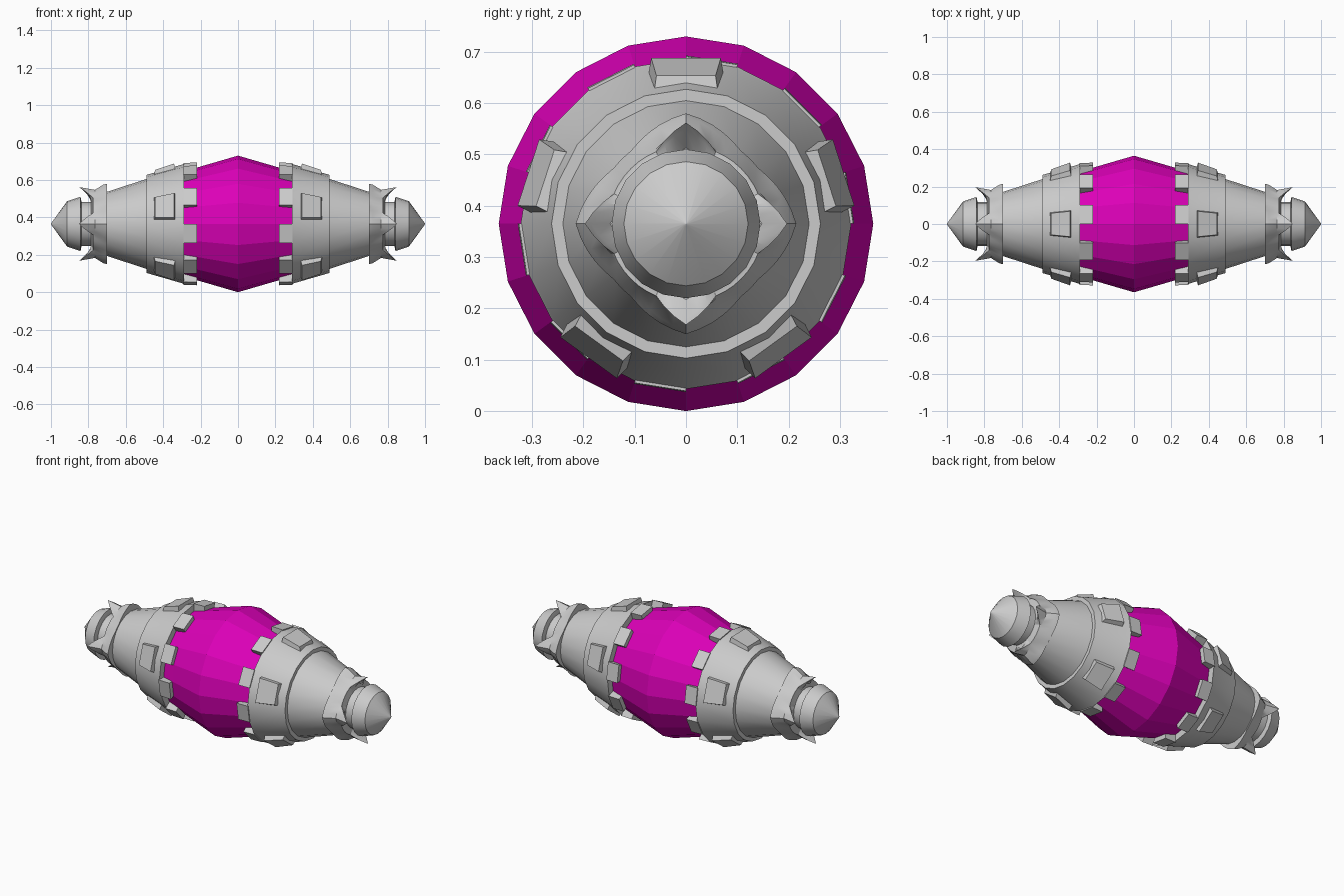
import bpy, bmesh
from math import sin, cos, radians, degrees

if "Cube" in bpy.data.objects:
    bpy.data.objects.remove(bpy.data.objects["Cube"])

CZ = 0.365      # height of the long axis
N = 20          # sides of the round parts


def pt(x, r, deg, side=0.0):
    """Point around the x axis; deg 0 faces the front, 90 faces up."""
    a = radians(deg)
    return (x, -cos(a) * r + sin(a) * side, sin(a) * r + cos(a) * side)


def finish(name, bm, smooth=True, mirror=True):
    bmesh.ops.remove_doubles(bm, verts=bm.verts, dist=1e-5)
    bmesh.ops.recalc_face_normals(bm, faces=bm.faces)
    me = bpy.data.meshes.new(name)
    bm.to_mesh(me)
    bm.free()
    ob = bpy.data.objects.new(name, me)
    ob.location.z = CZ
    bpy.context.collection.objects.link(ob)
    if smooth:
        bpy.ops.object.select_all(action='DESELECT')
        ob.select_set(True)
        bpy.context.view_layer.objects.active = ob
        bpy.ops.object.shade_smooth_by_angle(angle=radians(25))
    if mirror:
        ob.modifiers.new("mirror", 'MIRROR').use_mirror_merge = False
    return ob


def bridge(bm, rings):
    for a, b in zip(rings, rings[1:]):
        for i in range(len(a)):
            j = (i + 1) % len(a)
            bm.faces.new((a[i], a[j], b[j], b[i]))


def lathe(name, profile, **kw):
    bm = bmesh.new()
    rings = [[bm.verts.new(pt(x, r, i * 360 / N)) for i in range(N)]
             for x, r in profile]
    bridge(bm, rings)
    for end in (rings[0], rings[-1]):
        bm.faces.new(end)
    return finish(name, bm, **kw)


def block(bm, low, high):
    a = [bm.verts.new(p) for p in low]
    b = [bm.verts.new(p) for p in high]
    bridge(bm, [a, b])
    bm.faces.new(a)
    bm.faces.new(b)


# glowing core barrel
core = lathe("core", [(-.31, .275), (-.22, .301), (0, .365), (.22, .301), (.31, .275)],
             smooth=False, mirror=False)
mat = bpy.data.materials.new("magenta")
mat.diffuse_color = (0.72, 0.0, 0.48, 1)
mat.use_nodes = True
mat.node_tree.nodes["Principled BSDF"].inputs["Base Color"].default_value = mat.diffuse_color
core.data.materials.append(mat)

# shell, cone and nose on both ends
lathe("shell", [(.288, .24), (.288, .322), (.30, .317), (.49, .262), (.49, .23)])
lathe("cone", [(.47, .246), (.49, .24), (.705, .17), (.705, .10)])
lathe("neck", [(.69, .117), (.85, .117)])
lathe("nose", [(.835, .11), (.842, .145), (.914, .121), (.998, .005), (1, .001)])

# teeth gripping the core
bm = bmesh.new()
for k in range(10):
    a, b = k * 36 - 18, k * 36
    block(bm, [pt(.22, .27, a), pt(.22, .27, b), pt(.22, .328, b), pt(.22, .328, a)],
          [pt(.292, .27, a), pt(.292, .27, b), pt(.292, .326, b), pt(.292, .326, a)])
finish("shell_teeth", bm, smooth=False)

# five raised tapered plates
bm = bmesh.new()
for k in range(5):
    d = 90 + 72 * k
    plan = [(.335, -.073), (.335, .073), (.45, .062), (.45, -.062)]
    low = [pt(x, .292 - (x - .335) * .3, d, s) for x, s in plan]
    high = [pt(x + (.007 if x < .4 else -.007), .323 - (x - .335) * .3, d, s * .93)
            for x, s in plan]
    block(bm, low, high)
finish("shell_plates", bm, smooth=False)

# collar with four pointed fins
bm = bmesh.new()
M = 48
rings = []
for x0, dx, r0, dr, spread in [(.70, 0, .12, 0, 30), (.70, 0, .178, .037, 36),
                               (.72, 0, .172, .038, 30), (.765, 0, .155, .027, 24),
                               (.775, .075, .152, .045, 22), (.775, .06, .145, .04, 22),
                               (.785, 0, .118, .03, 22), (.785, 0, .11, 0, 22)]:
    ring = []
    for i in range(M):
        d = i * 360 / M
        off = abs((d + 45) % 90 - 45)
        w = max(0, 1 - off / spread)
        ring.append(bm.verts.new(pt(x0 + dx * w, r0 + dr * w, d)))
    rings.append(ring)
bridge(bm, rings + [rings[0]])
finish("fin_collar", bm)
